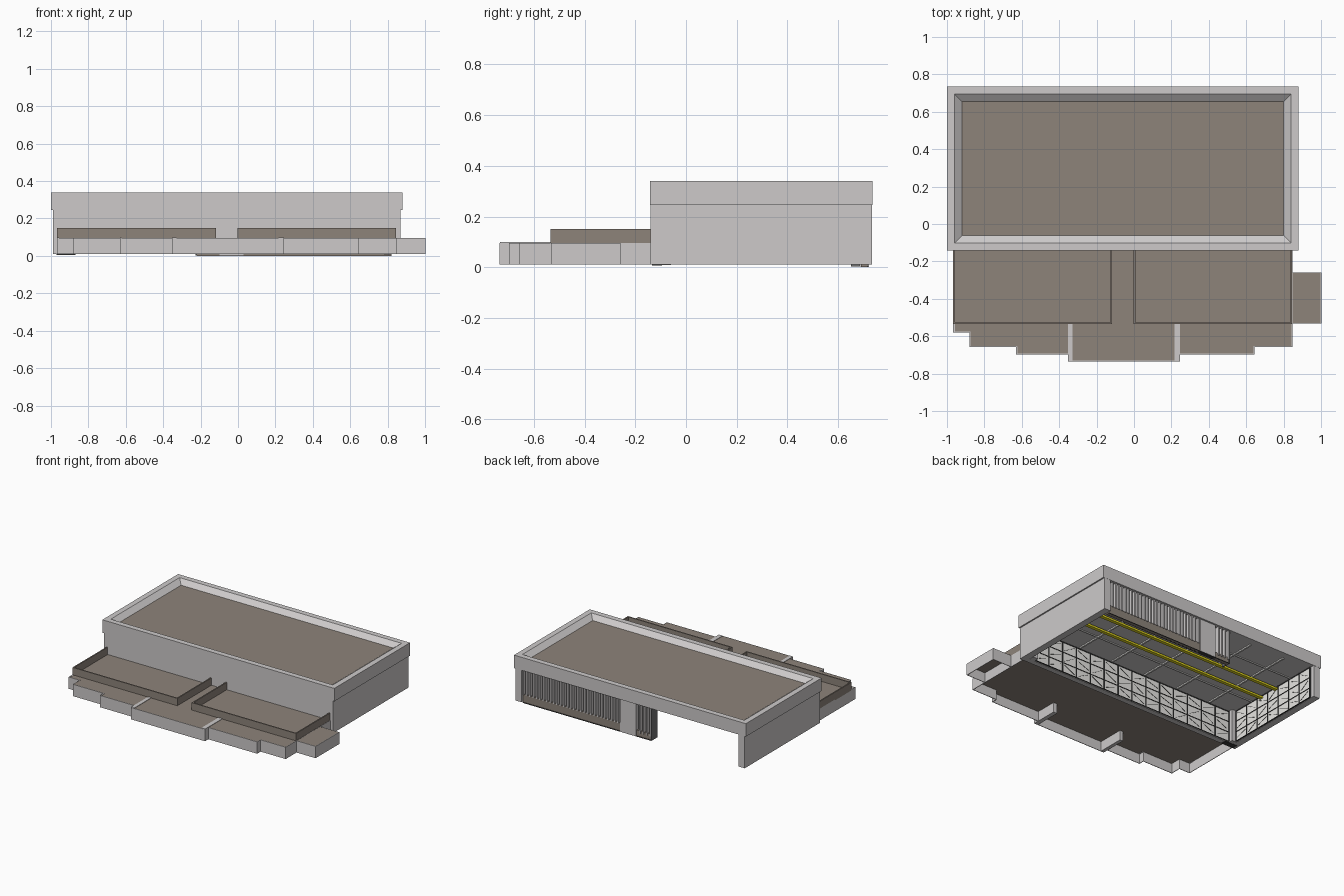
import bpy, bmesh, math, random

if "Cube" in bpy.data.objects:
    bpy.data.objects.remove(bpy.data.objects["Cube"])
random.seed(4)

def mat(name, r, g, b):
    m = bpy.data.materials.new(name)
    m.diffuse_color = (r, g, b, 1)
    m.use_nodes = True
    m.node_tree.nodes["Principled BSDF"].inputs["Base Color"].default_value = m.diffuse_color
    return m

GRAY = mat("pale_concrete", .61, .59, .59)
BROWN = mat("brown_gravel", .27, .23, .195)
WHITE = mat("white_panel", .85, .84, .81)
DARK = mat("dark_frame", .045, .045, .045)
GLASS = mat("smoky_glass", .16, .16, .165)
YELLOW = mat("yellow_rail", .85, .75, .015)

def finish(bm, name, *mats):
    me = bpy.data.meshes.new(name)
    bm.to_mesh(me)
    bm.free()
    ob = bpy.data.objects.new(name, me)
    for m in mats:
        me.materials.append(m)
    bpy.context.collection.objects.link(ob)
    return ob

def add_box(bm, x0, x1, y0, y1, z0, z1):
    v = bmesh.ops.create_cube(bm, size=1)["verts"]
    for p in v:
        p.co.x = x1 if p.co.x > 0 else x0
        p.co.y = y1 if p.co.y > 0 else y0
        p.co.z = z1 if p.co.z > 0 else z0
    return v

def boxes(name, m, *dims):
    bm = bmesh.new()
    for d in dims:
        add_box(bm, *d)
    return finish(bm, name, m)

# Roof band with sloped inner parapet and recessed gravel roof
bm = bmesh.new()
rings = []
for inset, z in ((0, .245), (0, .34), (.04, .34), (.08, .31)):
    x0, x1, y0, y1 = -1 + inset, .88 - inset, -.142 + inset, .735 - inset
    rings.append([bm.verts.new((x, y, z)) for x, y in ((x0, y0), (x1, y0), (x1, y1), (x0, y1))])
for a, b in zip(rings, rings[1:]):
    for i in range(4):
        j = (i + 1) % 4
        bm.faces.new((a[i], a[j], b[j], b[i]))
bm.faces.new(rings[0][::-1])
bm.faces.new(rings[-1]).material_index = 1
finish(bm, "roof_band", GRAY, BROWN)

# Three solid walls; the back stays mostly open and there is no floor
boxes("side_and_front_walls", GRAY,
      (-.99, .87, -.14, -.10, .01, .245),
      (-.99, -.94, -.10, .734, .01, .245),
      (.82, .87, -.10, .734, .01, .245))
boxes("corner_columns", GRAY,
      (-.94, -.90, -.10, -.06, .008, .245), (.78, .82, -.10, -.06, .008, .245))
boxes("column_footing", DARK, (-.97, -.87, -.135, -.095, .006, .01))

# Interior lining: white panels, dark mullions and diagonal braces
def lining(name, start, end, cols, to_world):
    panels, frames = bmesh.new(), bmesh.new()
    step = (end - start) / cols
    add_box(panels, start, end, 0, .006, .012, .244)
    for i in range(cols + 1):
        u = start + i * step
        add_box(frames, u - .003, u + .003, 0, .011, .012, .244)
    for z in (.014, .085, .165, .241):
        add_box(frames, start, end, 0, .010, z - .002, z + .002)
    for i in range(cols):                      # short diagonal ticks
        for row in (.05, .125, .205):
            u = start + (i + .5) * step
            v = add_box(frames, -step * .4, step * .4, 0, .008, -.001, .001)
            a = random.choice((-1, 1)) * random.uniform(.3, .55)
            for p in v:
                x, z = p.co.x, p.co.z
                p.co.x = u + x * math.cos(a) - z * math.sin(a)
                p.co.z = row + x * math.sin(a) + z * math.cos(a)
    for bm, part, m in ((panels, "panels", WHITE), (frames, "frames", DARK)):
        for p in bm.verts:
            p.co.x, p.co.y = to_world(p.co.x, p.co.y)
        bmesh.ops.recalc_face_normals(bm, faces=bm.faces)
        finish(bm, name + "_" + part, m)

lining("front_lining", -.90, .78, 14, lambda u, d: (u, -.10 + d))
lining("left_lining", -.06, .70, 7, lambda u, d: (-.94 + d, u))

# Ceiling ribs and the two yellow rails
boxes("ceiling_ribs", WHITE,
      *[(-.72 + i * .28 - .006, -.72 + i * .28 + .006, -.08, .68, .236, .246) for i in range(6)],
      (-.93, .81, .10, .108, .238, .246), (-.93, .81, .50, .508, .238, .246))
boxes("yellow_rails", YELLOW,
      (-.94, .82, .19, .215, .222, .236), (-.94, .82, .34, .365, .222, .236))

# Back facade: low brown wall, glass, upright fins and a solid panel
boxes("back_low_wall", BROWN, (.03, .82, .69, .715, 0, .065), (-.22, -.10, .69, .715, 0, .045))
boxes("back_glass", GLASS, (.03, .82, .688, .694, .065, .245), (-.22, -.10, .688, .694, .045, .245))
boxes("back_panel", GRAY, (-.10, .03, .685, .722, .002, .245))
fins = [(.04 + i * .0275, .052 + i * .0275, .69, .722, .06, .245) for i in range(29)]
fins += [(-.218 + i * .028, -.208 + i * .028, .69, .722, .03, .245) for i in range(4)]
boxes("back_fins", GRAY, *fins)
boxes("back_end_jamb", GLASS, (-.226, -.218, .65, .722, .002, .245))
boxes("back_base_strip", DARK, (-.22, .82, .69, .72, 0, .004))

# Stepped terrace: hollow, brown deck over a thin gray skirt
outline = [(-.965, -.14), (-.965, -.577), (-.877, -.577), (-.877, -.655), (-.63, -.655),
           (-.63, -.695), (-.352, -.695), (-.352, -.733), (.245, -.733), (.245, -.695),
           (.642, -.695), (.642, -.655), (.845, -.655), (.845, -.14)]
annex = [(.845, -.26), (.845, -.53), (1, -.53), (1, -.26)]

def deck(name, pts):
    bm = bmesh.new()
    f = bm.faces.new([bm.verts.new((x, y, .082)) for x, y in pts])
    top = bmesh.ops.extrude_face_region(bm, geom=[f])["geom"]
    for v in top:
        if isinstance(v, bmesh.types.BMVert):
            v.co.z = .096
    bmesh.ops.recalc_face_normals(bm, faces=bm.faces)
    finish(bm, name + "_deck", BROWN)
    t, sk = .004, bmesh.new()
    for (xa, ya), (xb, yb) in zip(pts, pts[1:] + pts[:1]):
        if ya == yb == -.14:
            continue
        add_box(sk, min(xa, xb) - t / 2, max(xa, xb) + t / 2,
                min(ya, yb) - t / 2, max(ya, yb) + t / 2, .01, .0965)
    finish(sk, name + "_skirt", GRAY)

deck("terrace", outline)
deck("annex", annex)
boxes("terrace_curbs", GRAY,
      (-.354, -.328, -.733, -.535, .01, .099), (.216, .247, -.733, -.535, .01, .099),
      (-.967, -.957, -.577, -.535, .08, .098), (-.632, -.622, -.695, -.655, .08, .098))

# Low brown parapets on three sides of each raised terrace
for label, x0, x1 in (("left", -.967, -.117), ("right", -.002, .845)):
    w = .009
    boxes(label + "_terrace_parapet", BROWN,
          (x0, x1, -.535, -.535 + w, .09, .15),
          (x0, x0 + w, -.535 + w, -.14, .09, .15),
          (x1 - w, x1, -.535 + w, -.14, .09, .15))
